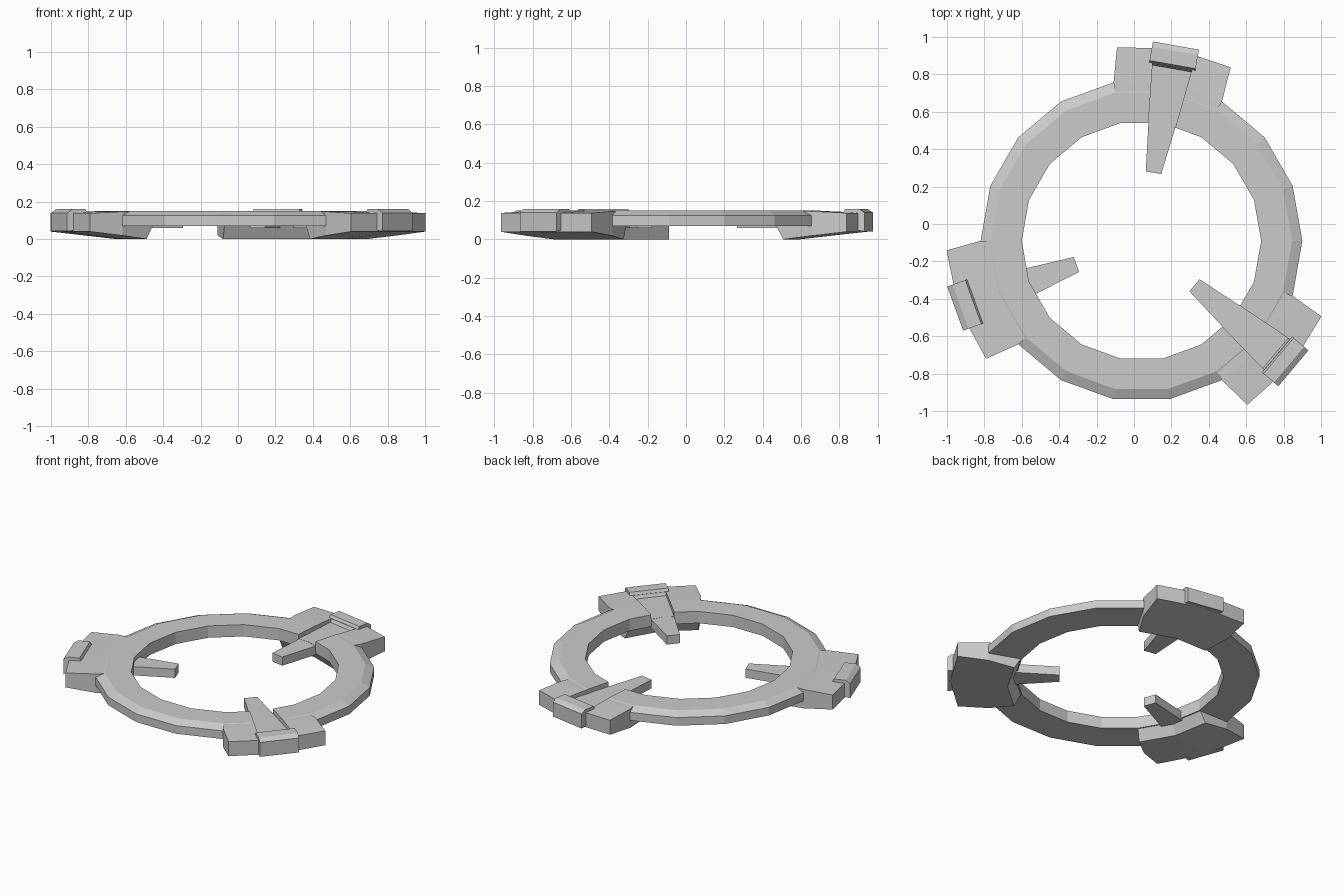
import bpy, bmesh
from math import cos, sin, radians
from mathutils import Matrix

if "Cube" in bpy.data.objects:
    bpy.data.objects.remove(bpy.data.objects["Cube"])

CENTRE = Matrix.Translation((0.0, -0.09, 0)) @ Matrix.Translation((0.04, 0, 0))
SIDES = 18


def make(name, verts, faces, angle=0):
    """Mesh object turned about the ring centre by angle degrees."""
    me = bpy.data.meshes.new(name)
    me.from_pydata(verts, [], faces)
    bm = bmesh.new()
    bm.from_mesh(me)
    bm.transform(CENTRE @ Matrix.Rotation(radians(angle), 4, 'Z'))
    bmesh.ops.recalc_face_normals(bm, faces=bm.faces)
    bm.to_mesh(me)
    bm.free()
    ob = bpy.data.objects.new(name, me)
    bpy.context.collection.objects.link(ob)
    return ob


def loft(sections, closed=False):
    """Skin equal-length sections; open lofts get end caps."""
    n, m = len(sections[0]), len(sections)
    verts = [p for s in sections for p in s]
    faces = []
    for i in range(m if closed else m - 1):
        a, b = i * n, ((i + 1) % m) * n
        faces += [(a + j, a + (j + 1) % n, b + (j + 1) % n, b + j) for j in range(n)]
    if not closed:
        for a in (0, (m - 1) * n):  # cap as a strip of quads
            faces += [(a + j, a + j + 1, a + n - 2 - j, a + n - 1 - j)
                      for j in range(n // 2 - 1)]
    return verts, faces


def combine(target, tool, op):
    mod = target.modifiers.new(op, 'BOOLEAN')
    mod.operation, mod.solver, mod.object = op, 'EXACT', tool
    bpy.context.view_layer.objects.active = target
    bpy.ops.object.modifier_apply(modifier=mod.name)
    bpy.data.objects.remove(tool)


def polar(r, deg, z):
    return (r * cos(radians(deg)), r * sin(radians(deg)), z)


def wedge(u0, w0, u1, w1, z0, z1):
    """Bar along +x tapering from half width w0 to w1."""
    return loft([[(u, -w, z0), (u, w, z0), (u, w, z1), (u, -w, z1)]
                 for u, w in ((u0, w0), (u1, w1))])


# Ring with chamfered outer top edge
profile = [(0.64, 0.07), (0.86, 0.07), (0.86, 0.125), (0.805, 0.15), (0.64, 0.15)]
ring = make("ring_body", *loft([[polar(r, k * 360 / SIDES, z) for r, z in profile]
                                for k in range(SIDES)], closed=True))

# Block section: underside outwards, then top inwards (radius, z, half angle)
block = [(0.645, 0.075, 20), (0.69, 0, 20), (0.86, 0.019, 20), (1.043, 0.04, 17.2),
         (1.043, 0.138, 17.2), (0.86, 0.147, 20), (0.72, 0.1485, 20), (0.66, 0.1485, 20)]
# Raised lip section at the outer end of each block
lip = [(0.93, 0.05), (1.0, 0.05), (1.06, 0.042), (1.06, 0.14), (1.03, 0.16), (0.957, 0.16),
       (0.93, 0.11), (0.93, 0.08)]

for angle in (80, 200, 320):
    # Mounting block
    combine(ring, make("block", *loft([[polar(r, s * a, z) for r, z, a in block]
                                       for s in (-1, 0, 1)]), angle), 'UNION')
    # Channel in the top
    combine(ring, make("channel", *wedge(0.58, 0.068, 0.945, 0.106, 0.12, 0.22), angle),
            'DIFFERENCE')
    # Lip closing the channel
    verts, faces = loft([[(u, v, z) for u, z in lip] for v in (-0.125, 0.125)])
    n = len(lip)
    faces = faces[:n] + [tuple(range(n)), tuple(range(n, 2 * n))]
    combine(ring, make("lip", verts, faces, angle), 'UNION')
    # Prong pointing inwards
    combine(ring, make("prong", *wedge(0.37, 0.042, 0.67, 0.078, 0.06, 0.119), angle),
            'UNION')
